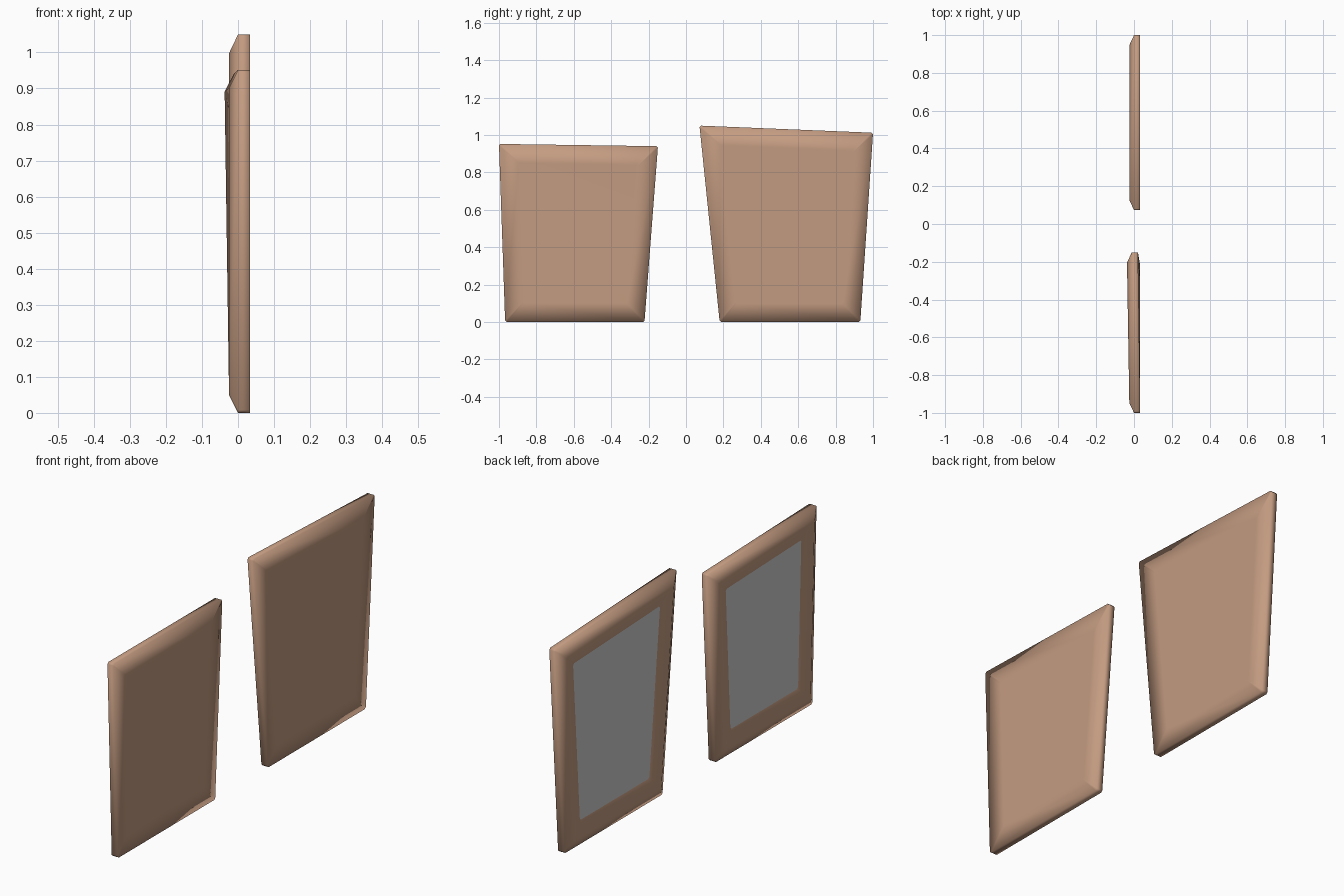
import bpy, bmesh
from mathutils import Vector

if "Cube" in bpy.data.objects:
    bpy.data.objects.remove(bpy.data.objects["Cube"])

wood = bpy.data.materials.new("wood")
wood.diffuse_color = (0.55, 0.33, 0.22, 1)
wood.use_nodes = True
wood.node_tree.nodes["Principled BSDF"].inputs["Base Color"].default_value = wood.diffuse_color


def inset(corners, d):
    """Offset a counter-clockwise (y, z) quad inwards by d."""
    out = []
    for i in range(4):
        p, a, b = (Vector(corners[k % 4]) for k in (i, i - 1, i + 1))
        u, v = (p - a).normalized(), (b - p).normalized()
        n1, n2 = Vector((-u.y, u.x)), Vector((-v.y, v.x))
        out.append(p + (n1 + n2) * d / (1 + n1.dot(n2)))
    return out


def ring(bm, corners, d, x, cut, shift):
    """One loop of the panel section, with small clipped corners."""
    q = inset(corners, d)
    verts = []
    for i, p in enumerate(q):
        for k in (i - 1, (i + 1) % 4):
            e = p + (q[k] - p).normalized() * cut
            verts.append(bm.verts.new((x + shift[i], e.x, e.y)))
    return verts


def finish(bm, name, mat=None):
    bmesh.ops.recalc_face_normals(bm, faces=bm.faces)
    me = bpy.data.meshes.new(name)
    bm.to_mesh(me)
    bm.free()
    if mat:
        me.materials.append(mat)
        me.shade_smooth()
    bpy.context.collection.objects.link(bpy.data.objects.new(name, me))


# section from the middle of the flat side, round the rim, to the glass: (inset, x)
SECTION = [(0.10, 0.033), (0.0, 0.033), (0.0, 0.0), (0.05, -0.025), (0.12, -0.005)]


def panel(name, corners, shift):
    # brown shell
    bm = bmesh.new()
    loops = [ring(bm, corners, d, x, 0.008, shift) for d, x in SECTION]
    for a, b in zip(loops, loops[1:]):
        for i in range(8):
            j = (i + 1) % 8
            bm.faces.new((a[i], a[j], b[j], b[i]))
    bm.faces.new(loops[0])
    finish(bm, name + "_frame", wood)
    # grey mirror set into the frame
    bm = bmesh.new()
    d, x = SECTION[-1]
    bm.faces.new(ring(bm, corners, d, x, 0.008, shift)[::-1])
    bm.normal_update()
    me = bpy.data.meshes.new(name + "_glass")
    bm.to_mesh(me)
    bm.free()
    bpy.context.collection.objects.link(bpy.data.objects.new(name + "_glass", me))


# small panel has one corner leaning back
panel("small_panel", [(-0.967, 0), (-0.222, 0), (-0.15, 0.94), (-1.0, 0.952)],
      (0, 0, -0.012, 0))
panel("large_panel", [(0.18, 0), (0.932, 0), (1.0, 1.012), (0.072, 1.05)],
      (0, 0, 0, 0))
